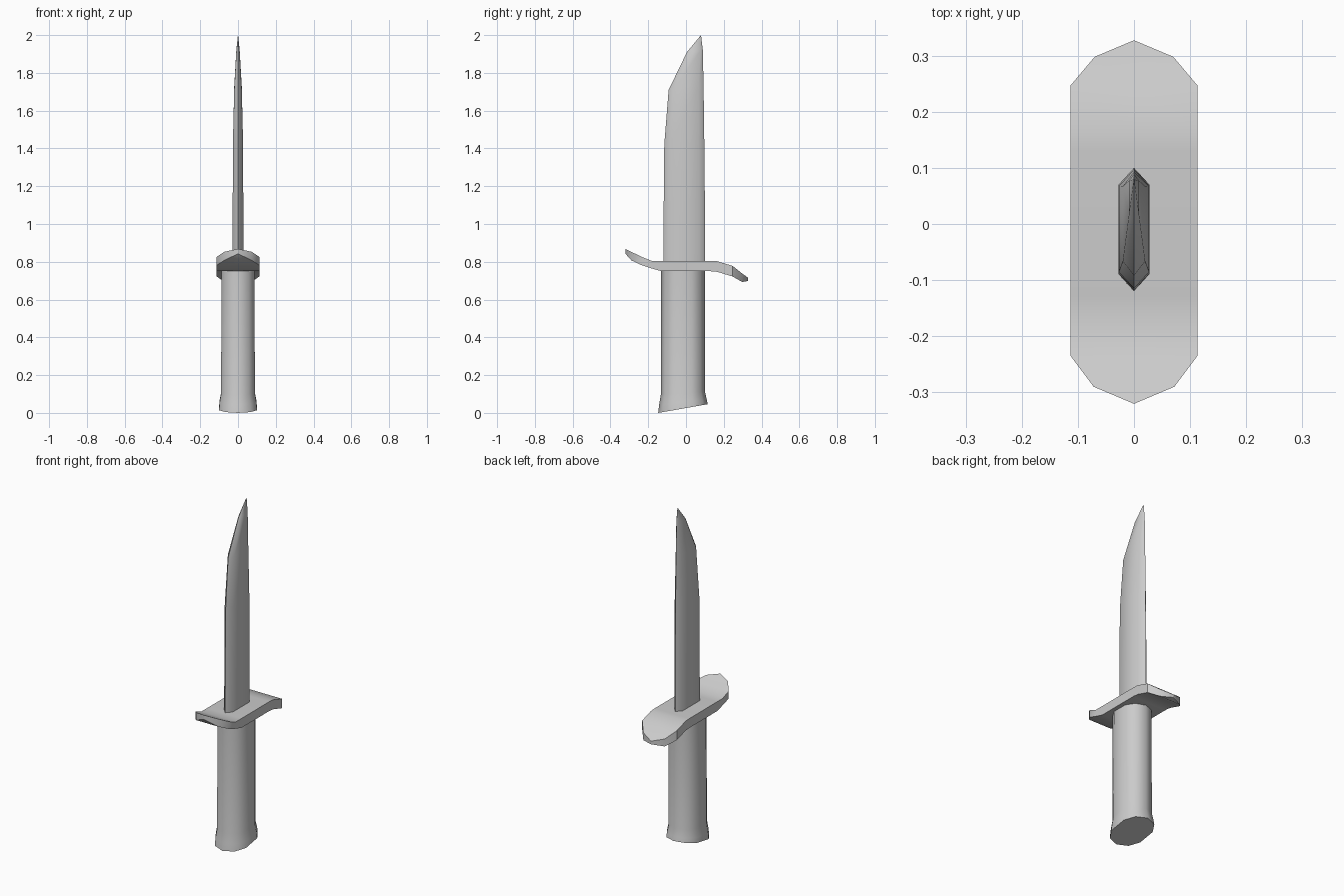
import bpy, bmesh, math

if "Cube" in bpy.data.objects:
    bpy.data.objects.remove(bpy.data.objects["Cube"])


def loft(name, rings, angle):
    """Skin closed rings of equal point count and cap both ends."""
    bm = bmesh.new()
    loops = [[bm.verts.new(p) for p in ring] for ring in rings]
    n = len(loops[0])
    for a, b in zip(loops, loops[1:]):
        for i in range(n):
            j = (i + 1) % n
            bm.faces.new((a[i], a[j], b[j], b[i]))
    bm.faces.new(loops[0][::-1])
    bm.faces.new(loops[-1])
    bmesh.ops.remove_doubles(bm, verts=bm.verts, dist=1e-4)
    bmesh.ops.recalc_face_normals(bm, faces=bm.faces)
    mesh = bpy.data.meshes.new(name)
    bm.to_mesh(mesh)
    bm.free()
    obj = bpy.data.objects.new(name, mesh)
    bpy.context.collection.objects.link(obj)
    bpy.ops.object.select_all(action='DESELECT')
    bpy.context.view_layer.objects.active = obj
    obj.select_set(True)
    bpy.ops.object.shade_smooth_by_angle(angle=math.radians(angle))
    return obj


def section(half, y0, z0, y1, z1, w):
    """Symmetric outline between front (y0, z0) and back (y1, z1)."""
    full = half + [(-x, t) for x, t in half[-2:0:-1]]
    return [(x * w, y0 + (y1 - y0) * t, z0 + (z1 - z0) * t) for x, t in full]


# Blade: six-sided section, tilted towards the clipped point
blade_half = [(0, 0), (1, 0.14), (1, 0.86), (0, 1)]
blade = [(-0.12, 0.78, 0.1, 0.78, 0.028),
         (-0.118, 1.1, 0.1, 1.1, 0.028),
         (-0.115, 1.42, 0.097, 1.42, 0.027),
         (-0.092, 1.71, 0.093, 1.73, 0.02),
         (0.005, 1.91, 0.089, 1.92, 0.009),
         (0.079, 2.0, 0.0795, 2.0, 0.0005)]
loft("blade", [section(blade_half, *s) for s in blade], 50)

# Grip: rounded ten-sided section with a flared, slanted butt
grip_half = [(0, 0), (0.65, 0.09), (1, 0.3), (1, 0.7), (0.65, 0.91), (0, 1)]
grip = [(-0.147, 0.0, 0.115, 0.046, 0.1),
        (-0.142, 0.045, 0.11, 0.07, 0.098),
        (-0.133, 0.1, 0.1, 0.115, 0.089),
        (-0.131, 0.765, 0.1, 0.765, 0.088)]
loft("grip", [section(grip_half, *s) for s in grip], 50)

# Guard: plate swept along y, front end curling up, back end curling down
guard = [(-0.32, 0.001, 0.868, 0.842),
         (-0.29, 0.072, 0.853, 0.808),
         (-0.235, 0.113, 0.826, 0.782),
         (-0.182, 0.113, 0.805, 0.765),
         (-0.13, 0.113, 0.805, 0.75),
         (0.13, 0.113, 0.805, 0.75),
         (0.165, 0.113, 0.803, 0.747),
         (0.247, 0.113, 0.778, 0.722),
         (0.298, 0.07, 0.737, 0.693),
         (0.327, 0.001, 0.717, 0.698)]
loft("guard", [[(-w, y, b), (0, y, b), (w, y, b), (w, y, t), (0, y, t), (-w, y, t)]
               for y, w, t, b in guard], 40)
